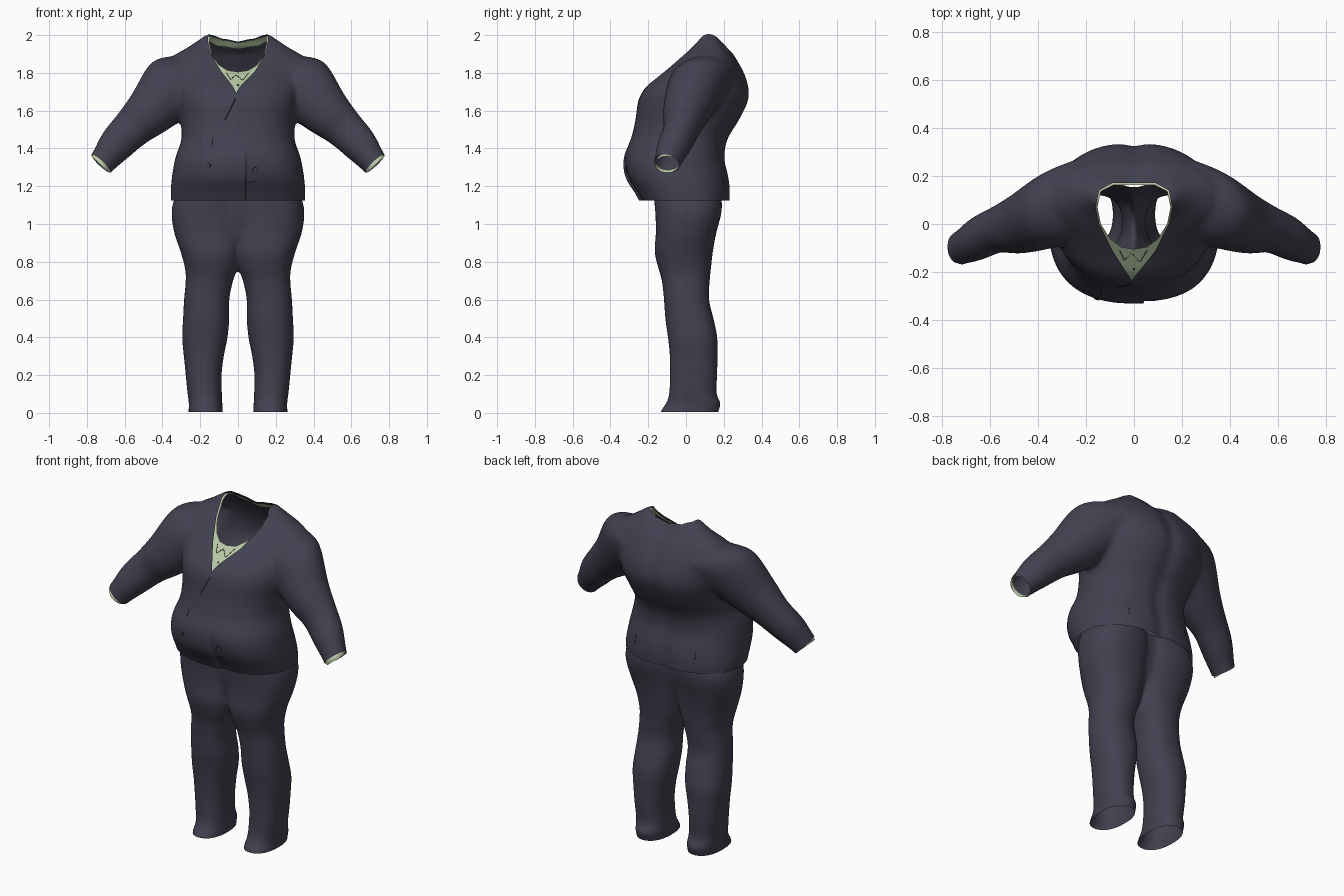
import bpy, bmesh, math
from mathutils import Vector
from mathutils.bvhtree import BVHTree

if "Cube" in bpy.data.objects:
    bpy.data.objects.remove(bpy.data.objects["Cube"])


def material(name, rgb):
    m = bpy.data.materials.new(name)
    m.use_nodes = True
    m.diffuse_color = (*rgb, 1)
    bsdf = m.node_tree.nodes["Principled BSDF"]
    bsdf.inputs["Base Color"].default_value = (*rgb, 1)
    bsdf.inputs["Roughness"].default_value = 0.8
    return m


SUIT = material("dark navy cloth", (0.055, 0.052, 0.08))
SHIRT = material("pale green cloth", (0.48, 0.58, 0.38))
SEAM = material("near black thread", (0.012, 0.012, 0.018))


def flow(rings, steps=4):
    """Smooth in-between rings."""
    out = []
    for i in range(len(rings) - 1):
        quad = [rings[max(0, min(len(rings) - 1, i + k))] for k in (-1, 0, 1, 2)]
        for s in range(steps):
            t = s / steps
            out.append([(b * 2 + (c - a) * t + (a * 2 - b * 5 + c * 4 - d) * t ** 2
                         + (b * 3 - a - c * 3 + d) * t ** 3) / 2
                        for a, b, c, d in zip(*quad)])
    return out + [rings[-1]]


def loft(bm, rings, power=2.2, caps=True, n=40):
    """Skin rings given as (centre, half axis u, half axis v)."""
    loops = []
    for c, u, v in flow([[Vector(p) for p in r] for r in rings]):
        loop = []
        for i in range(n):
            a = 2 * math.pi * i / n
            cu, cv = [math.copysign(abs(t) ** (2 / power), t) for t in (math.cos(a), math.sin(a))]
            loop.append(bm.verts.new(c + u * cu + v * cv))
        loops.append(loop)
    for a, b in zip(loops, loops[1:]):
        for i in range(n):
            j = (i + 1) % n
            bm.faces.new((a[i], a[j], b[j], b[i]))
    if caps:
        bm.faces.new(loops[0])
        bm.faces.new(loops[-1])


def level(z, x0, x1, y0, y1):
    """Horizontal ring from its extents."""
    return (((x0 + x1) / 2, (y0 + y1) / 2, z), ((x1 - x0) / 2, 0, 0), (0, (y1 - y0) / 2, 0))


def finish(bm, name, mat):
    me = bpy.data.meshes.new(name)
    bm.to_mesh(me)
    me.materials.clear()
    me.materials.append(mat)
    me.shade_smooth()
    ob = bpy.data.objects.new(name, me)
    bpy.context.collection.objects.link(ob)
    return ob


def fuse(bm):
    """Blend overlapping solids into one soft skin."""
    bmesh.ops.recalc_face_normals(bm, faces=bm.faces)
    ob = finish(bm, "blend_helper", SUIT)
    rm = ob.modifiers.new("blend", "REMESH")
    rm.mode = "VOXEL"
    rm.voxel_size = 0.012
    sm = ob.modifiers.new("soften", "SMOOTH")
    sm.iterations = 12
    dg = bpy.context.evaluated_depsgraph_get()
    me = bpy.data.meshes.new_from_object(ob.evaluated_get(dg))
    bpy.data.objects.remove(ob)
    out = bmesh.new()
    out.from_mesh(me)
    return out


def slice_mesh(bm, co, no, near):
    faces = [f for f in bm.faces if near(f.calc_center_median())]
    geom = set(faces)
    for f in faces:
        geom.update(f.edges)
        geom.update(f.verts)
    bmesh.ops.bisect_plane(bm, geom=list(geom), plane_co=co, plane_no=no, dist=1e-5)


def remove(bm, test):
    bad = [f for f in bm.faces if test(f.calc_center_median())]
    bmesh.ops.delete(bm, geom=bad, context="FACES")


def trim(bm, co, no, near):
    co, no = Vector(co), Vector(no)
    slice_mesh(bm, co, no, near)
    remove(bm, lambda p: near(p) and (p - co).dot(no) > 0)


def inside(p, poly):
    return all((b[0] - a[0]) * (p.y - a[1]) - (b[1] - a[1]) * (p.x - a[0]) > 0
               for a, b in zip(poly, poly[1:] + poly[:1]))


def upper(p):
    return p.z > 1.58 and abs(p.x) < 0.3


def score(bm, poly):
    """Cut a counter-clockwise plan outline into the upper chest."""
    for a, b in zip(poly, poly[1:] + poly[:1]):
        slice_mesh(bm, (*a, 0), (b[1] - a[1], a[0] - b[0], 0), upper)


def outline(tip, half):
    return [tip] + half + [(-x, y) for x, y in reversed(half)]


# Jacket body: height, half width, front, back
body = [(1.06, .352, -.215, .228), (1.16, .357, -.268, .236), (1.25, .35, -.322, .228),
        (1.35, .332, -.33, .207), (1.45, .3, -.292, .225), (1.55, .306, -.268, .285),
        (1.65, .33, -.253, .332), (1.72, .34, -.217, .335), (1.8, .35, -.125, .31),
        (1.88, .35, -.035, .265), (1.93, .275, .015, .232), (1.97, .215, .045, .2),
        (2.0, .17, .062, .175), (2.02, .1, .085, .15)]
# Sleeve: x, y, z, thickness, depth
sleeve = [(.2, .115, 1.785, .15, .165), (.33, .065, 1.735, .175, .16), (.47, .005, 1.59, .133, .128),
          (.56, -.02, 1.507, .108, .099), (.65, -.06, 1.415, .094, .092),
          (.725, -.1, 1.32, .071, .072), (.8, -.14, 1.22, .066, .07)]
bm = bmesh.new()
loft(bm, [level(z, -w, w, f, b) for z, w, f, b in body], 2.35)
for s in (1, -1):
    loft(bm, [((s * x, y, z), (s * .707 * r, 0, .707 * r), (0, d, 0)) for x, y, z, r, d in sleeve], 2)
jacket = fuse(bm)

# Spine groove and dipped back collar
for v in jacket.verts:
    x, y, z = v.co
    if y > 0.1:
        v.co.y -= 0.012 * math.exp(-(x / 0.045) ** 2)
    if z > 1.9 and y > 0.05 and abs(x) < 0.15:
        v.co.z -= 0.025 * (1 - (x / 0.15) ** 2) * min(1, (z - 1.9) / 0.07)

# Open the hem and wrists
trim(jacket, (0, 0, 1.125), (0, 0, -1), lambda p: p.z < 1.2 and abs(p.x) < 0.5)
for s in (1, -1):
    trim(jacket, (s * .725, -.1, 1.32), (s * .67, -.2, -.71), lambda p: p.x * s > 0.6)

# Shirt front and collar lie just beneath the jacket neckline
neck = outline((-.01, -.235), [(.09, -.11), (.145, 0), (.16, .07), (.145, .14), (.09, .17)])
wide = [(x * 1.2, (y - .03) * 1.2 + .03) for x, y in neck]
hole = outline((0, -.105), [(.055, -.095), (.1, -.06), (.138, 0), (.152, .07), (.138, .136), (.085, .163)])
shirt = jacket.copy()
shirt.normal_update()
shifts = [(v, v.normal * 0.009) for v in shirt.verts]
for v, d in shifts:
    v.co -= d
remove(shirt, lambda p: not upper(p))
score(shirt, wide)
score(shirt, hole)
remove(shirt, lambda p: not inside(p, wide) or inside(p, hole))

# Open the neckline
score(jacket, neck)
remove(jacket, lambda p: upper(p) and inside(p, neck))

# Overlapping front panel
slice_mesh(jacket, (.04, 0, 0), (1, 0, 0), lambda p: p.y < -.1 and p.z < 1.42 and abs(p.x) < .1)
for v in jacket.verts:
    x, y, z = v.co
    if 0.041 < x < 0.24 and y < -0.12 and z < 1.4:
        v.co.y += 0.018 * (1 - (x - 0.04) / 0.2) * min(1, (1.4 - z) / 0.15)
finish(jacket, "jacket", SUIT)
finish(shirt, "shirt", SHIRT)

# Shirt cuffs inside the sleeve ends
for s, side in ((1, "left"), (-1, "right")):
    bm = bmesh.new()
    rings = [((s * (.727 - t * .67), -.1 + t * .25, 1.318 + t * .71),
              (s * .046, 0, .044), (0, .063, 0)) for t in (-.004, .018)]
    loft(bm, rings, 2, caps=False)
    finish(bm, side + "_cuff", SHIRT)

# Trousers: height, inner, outer, front, back of one leg
leg = [(-.05, .08, .262, -.14, .165), (.01, .08, .262, -.134, .172), (.05, .083, .26, -.106, .185),
       (.1, .085, .267, -.09, .162), (.2, .087, .277, -.085, .166), (.3, .075, .287, -.086, .167),
       (.4, .055, .296, -.096, .166), (.5, .046, .291, -.11, .146), (.6, .046, .286, -.117, .122),
       (.7, .026, .277, -.128, .126), (.76, .004, .28, -.145, .132), (.85, -.02, .303, -.166, .142),
       (.95, -.03, .337, -.16, .16), (1.05, -.03, .352, -.162, .186), (1.12, -.03, .342, -.168, .19),
       (1.19, -.03, .315, -.17, .17), (1.25, -.03, .3, -.17, .16)]
bm = bmesh.new()
for s in (1, -1):
    loft(bm, [level(z, s * i, s * o, f, b) for z, i, o, f, b in leg], 2.3)
loft(bm, [level(.86, -.13, .13, -.09, .08), level(.95, -.24, .24, -.125, .125),
          level(1.1, -.28, .28, -.15, .155), level(1.25, -.26, .26, -.15, .14)])
trousers = fuse(bm)
trim(trousers, (0, 0, .004), (0, 0, -1), lambda p: p.z < .1)
trim(trousers, (0, 0, 1.17), (0, 0, 1), lambda p: p.z > 1.1)
finish(trousers, "trousers", SUIT)

# Stitched lines and buttons, dropped onto the cloth
trees = {"jacket": BVHTree.FromBMesh(jacket), "shirt": BVHTree.FromBMesh(shirt)}


def drop(cloth, x, z, side=-1):
    hit = trees[cloth].ray_cast(Vector((x, side, z)), Vector((0, -side, 0)))
    return hit[0], hit[1]


def seam(name, cloth, pts, side=-1):
    cu = bpy.data.curves.new(name, "CURVE")
    cu.dimensions = "3D"
    cu.bevel_depth = 0.0015
    cu.bevel_resolution = 1
    cu.materials.append(SEAM)
    path = []
    for (xa, za), (xb, zb) in zip(pts, pts[1:]):
        for k in range(7):
            p, _ = drop(cloth, xa + (xb - xa) * k / 6, za + (zb - za) * k / 6, side)
            if p:
                path.append(p)
    if len(path) > 1:
        sp = cu.splines.new("POLY")
        sp.points.add(len(path) - 1)
        for q, p in zip(sp.points, path):
            q.co = (*p, 1)
        bpy.context.collection.objects.link(bpy.data.objects.new(name, cu))


seam("lapel_fold", "jacket", [(-.012, 1.665), (-.045, 1.6), (-.07, 1.55)])
seam("front_pocket", "jacket", [(.045, 1.215), (.1, 1.23)])
seam("chest_slit", "jacket", [(-.14, 1.41), (-.132, 1.455)])
seam("collar_points", "shirt", [(-.06, 1.8), (-.04, 1.765), (-.01, 1.79), (.025, 1.76), (.055, 1.8)])
for s, side in ((1, "left"), (-1, "right")):
    seam(side + "_back_pocket", "jacket", [(s * .2, 1.2), (s * .2, 1.25)], 1)

for name, cloth, x, z, r in (("left_button", "jacket", .09, 1.285, .016),
                             ("right_button", "jacket", -.155, 1.31, .012),
                             ("shirt_button", "shirt", 0, 1.735, .005)):
    p, n = drop(cloth, x, z)
    if p:
        q = n.to_track_quat("Z", "Y") if n.y < 0 else (-n).to_track_quat("Z", "Y")
        for part, radius, depth, mat in (("_rim", r, .006, SEAM), ("", r * .8, .009, SUIT)):
            bm = bmesh.new()
            bmesh.ops.create_cone(bm, cap_ends=True, segments=20, radius1=radius, radius2=radius, depth=depth)
            bmesh.ops.transform(bm, matrix=q.to_matrix().to_4x4(), verts=bm.verts)
            bmesh.ops.translate(bm, vec=p, verts=bm.verts)
            finish(bm, name + part, mat).data.shade_flat()
